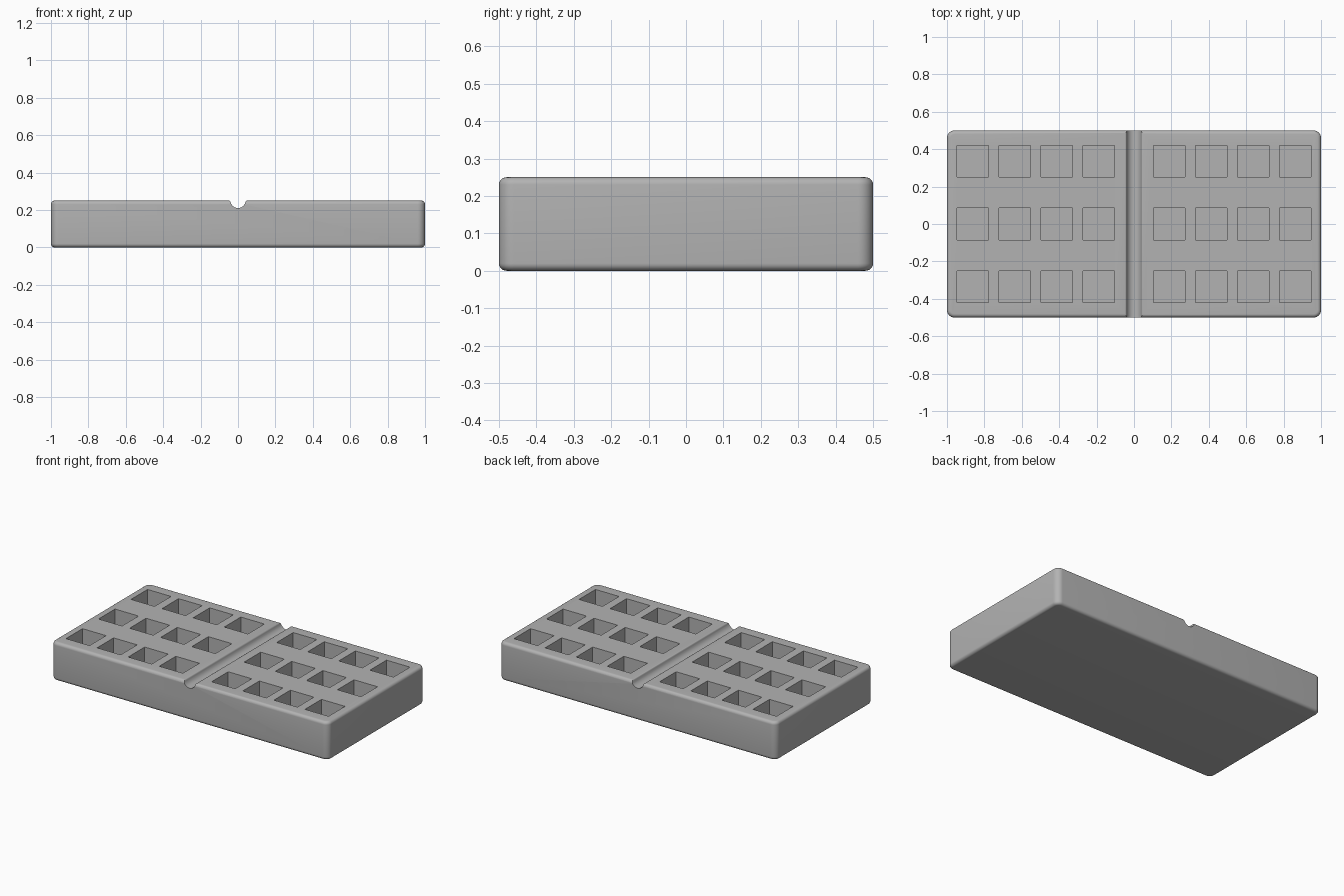
import bpy, bmesh, math

if "Cube" in bpy.data.objects:
    bpy.data.objects.remove(bpy.data.objects["Cube"])

grey = bpy.data.materials.new("plain_grey")
grey.diffuse_color = (0.45, 0.45, 0.45, 1)
grey.use_nodes = True
grey.node_tree.nodes["Principled BSDF"].inputs["Base Color"].default_value = grey.diffuse_color


def make_object(name, bm):
    bmesh.ops.recalc_face_normals(bm, faces=bm.faces)
    mesh = bpy.data.meshes.new(name)
    bm.to_mesh(mesh)
    bm.free()
    mesh.materials.append(grey)
    obj = bpy.data.objects.new(name, mesh)
    bpy.context.collection.objects.link(obj)
    return obj


def add_box(bm, centre, size):
    verts = bmesh.ops.create_cube(bm, size=1)["verts"]
    bmesh.ops.scale(bm, vec=size, verts=verts)
    bmesh.ops.translate(bm, vec=centre, verts=verts)


# Slab: upright corners rounded first, then the top and bottom rims
H = 0.25
bm = bmesh.new()
add_box(bm, (0, 0, H / 2), (2, 1, H))
upright = [e for e in bm.edges if abs(e.verts[0].co.z - e.verts[1].co.z) > 0.1]
bmesh.ops.bevel(bm, geom=upright, offset=0.04, segments=8, profile=0.5, affect='EDGES')
rims = [e for e in bm.edges if abs(e.verts[0].co.z - e.verts[1].co.z) < 0.001]
bmesh.ops.bevel(bm, geom=rims, offset=0.02, segments=6, profile=0.5, affect='EDGES')
tray = make_object("tray", bm)

# Square pockets: two mirrored groups of four columns by three rows
DEPTH = 0.17
bm = bmesh.new()
for side in (-1, 1):
    for col in range(4):
        for row in (-1, 0, 1):
            add_box(bm, (side * (0.189 + 0.2245 * col), row * 0.335, H - DEPTH / 2 + 0.05),
                    (0.17, 0.17, DEPTH + 0.1))
pockets = make_object("pocket_cutter", bm)

# Centre groove: round channel with softened lips
R, LIP = 0.04, 0.01
lip_x = math.sqrt((R + LIP) ** 2 - LIP ** 2)
tilt = math.asin(LIP / (R + LIP))
half = [(lip_x + LIP * math.cos(a), H - LIP + LIP * math.sin(a))
        for a in [math.pi / 2 + (math.pi / 2 - tilt) * i / 4 for i in range(4)]]
arc = [(R * math.cos(a), H + R * math.sin(a))
       for a in [-tilt - (math.pi - 2 * tilt) * i / 16 for i in range(17)]]
profile = [(lip_x, H + 0.1)] + half + arc + [(-x, z) for x, z in reversed(half)] + [(-lip_x, H + 0.1)]
bm = bmesh.new()
face = bm.faces.new([bm.verts.new((x, -0.7, z)) for x, z in profile])
extruded = bmesh.ops.extrude_face_region(bm, geom=[face])["geom"]
bmesh.ops.translate(bm, vec=(0, 1.4, 0),
                    verts=[v for v in extruded if isinstance(v, bmesh.types.BMVert)])
groove = make_object("groove_cutter", bm)

# Cut the pockets and groove out of the slab
bpy.context.view_layer.objects.active = tray
tray.select_set(True)
for cutter in (pockets, groove):
    mod = tray.modifiers.new(cutter.name, 'BOOLEAN')
    mod.operation = 'DIFFERENCE'
    mod.solver = 'EXACT'
    mod.object = cutter
    bpy.ops.object.modifier_apply(modifier=mod.name)
    bpy.data.objects.remove(cutter)

bpy.ops.object.shade_smooth_by_angle(angle=math.radians(35))
